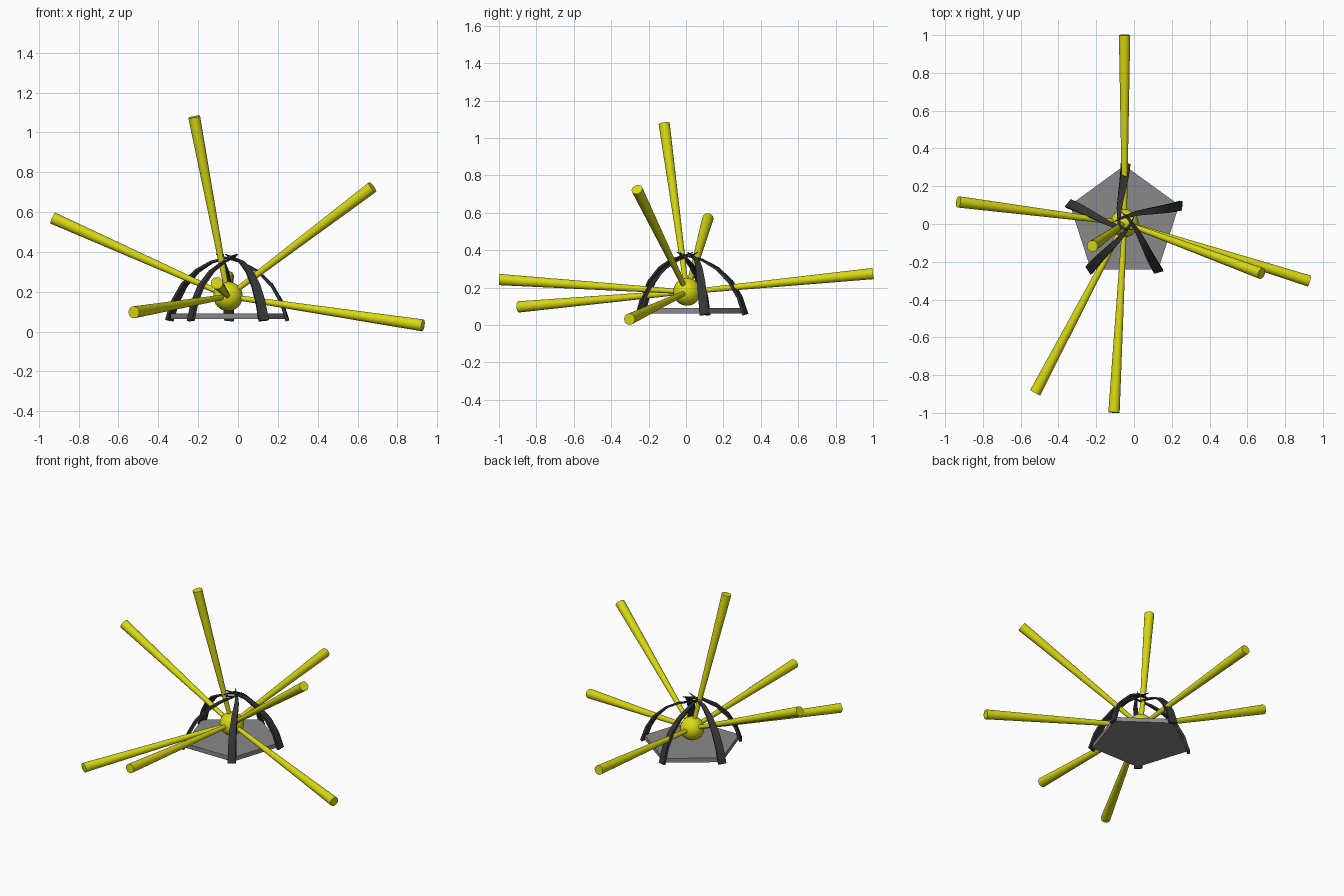
import bpy, bmesh, math
from mathutils import Vector

if "Cube" in bpy.data.objects:
    bpy.data.objects.remove(bpy.data.objects["Cube"])


def material(name, rgb):
    m = bpy.data.materials.new(name)
    m.diffuse_color = (*rgb, 1)
    m.use_nodes = True
    m.node_tree.nodes["Principled BSDF"].inputs["Base Color"].default_value = m.diffuse_color
    return m


yellow = material("yellow", (0.7, 0.7, 0.006))
grey = material("grey", (0.25, 0.25, 0.25))
charcoal = material("charcoal", (0.035, 0.035, 0.035))
CENTRE = Vector((-0.05, 0.005, 0.177))


def finish(bm, name, mat, smooth=False):
    bmesh.ops.recalc_face_normals(bm, faces=bm.faces)
    me = bpy.data.meshes.new(name)
    bm.to_mesh(me)
    bm.free()
    me.materials.append(mat)
    ob = bpy.data.objects.new(name, me)
    bpy.context.collection.objects.link(ob)
    if smooth:
        bpy.ops.object.select_all(action='DESELECT')
        ob.select_set(True)
        bpy.context.view_layer.objects.active = ob
        bpy.ops.object.shade_smooth_by_angle(angle=math.radians(40))
    return ob


# glowing core ball
bm = bmesh.new()
bmesh.ops.create_uvsphere(bm, u_segments=32, v_segments=16, radius=0.074)
ob = finish(bm, "core_ball", yellow, True)
ob.location = CENTRE

# rays widening outward from the core
tips = [(-0.05, 1.0, 0.275), (-0.93, 0.117, 0.57), (0.928, -0.302, 0.031),
        (0.675, -0.262, 0.725), (-0.22, -0.117, 1.078),
        (-0.106, -0.998, 0.243), (-0.523, -0.893, 0.097)]
for i, tip in enumerate(tips):
    d = Vector(tip) - CENTRE
    bm = bmesh.new()
    bmesh.ops.create_cone(bm, cap_ends=True, segments=24, radius1=0.012,
                          radius2=0.03, depth=d.length)
    ob = finish(bm, f"ray_{i + 1}", yellow, True)
    ob.location = CENTRE + d / 2
    ob.rotation_mode = 'QUATERNION'
    ob.rotation_quaternion = d.to_track_quat('Z', 'Y')

# five-sided base plate
bm = bmesh.new()
ring = [bm.verts.new((-0.05 + 0.304 * math.cos(math.radians(90 + 72 * k)),
                      0.006 + 0.304 * math.sin(math.radians(90 + 72 * k)), 0.062))
        for k in range(5)]
f = bm.faces.new(ring)
ext = bmesh.ops.extrude_face_region(bm, geom=[f], use_keep_orig=True)
for v in ext["geom"]:
    if isinstance(v, bmesh.types.BMVert):
        v.co.z += 0.028
finish(bm, "base_plate", grey)

# curved claws: radius, height, sideways offset, half width
path = [(0.312, 0.055, -0.005, 0.025), (0.28, 0.15, -0.003, 0.024),
        (0.232, 0.232, 0.003, 0.022), (0.16, 0.303, 0.015, 0.018),
        (0.08, 0.348, 0.028, 0.013), (0.0, 0.37, 0.03, 0.007),
        (-0.055, 0.388, 0.022, 0.001)]
for k in range(5):
    a = math.radians(90 + 72 * k)
    out = Vector((math.cos(a), math.sin(a), 0))
    side = Vector((-math.sin(a), math.cos(a), 0))
    pts = [Vector((-0.05, 0.006, z)) + out * r + side * s for r, z, s, w in path]
    bm = bmesh.new()
    rings = []
    for i, p in enumerate(pts):
        w = path[i][3]
        along = (pts[min(i + 1, 6)] - pts[max(i - 1, 0)]).normalized()
        wide = side * math.cos(0.4) + out * math.sin(0.4)
        wide = (wide - along * wide.dot(along)).normalized()
        thick = along.cross(wide) * min(0.008, 0.002 + w * 0.25)
        rings.append([bm.verts.new(p + wide * w * x + thick * y)
                      for x, y in ((1, 1), (-1, 1), (-1, -1), (1, -1))])
    for r0, r1 in zip(rings, rings[1:]):
        for j in range(4):
            bm.faces.new((r0[j], r0[(j + 1) % 4], r1[(j + 1) % 4], r1[j]))
    bm.faces.new(rings[0])
    bm.faces.new(rings[-1])
    finish(bm, f"claw_{k + 1}", charcoal, True)
